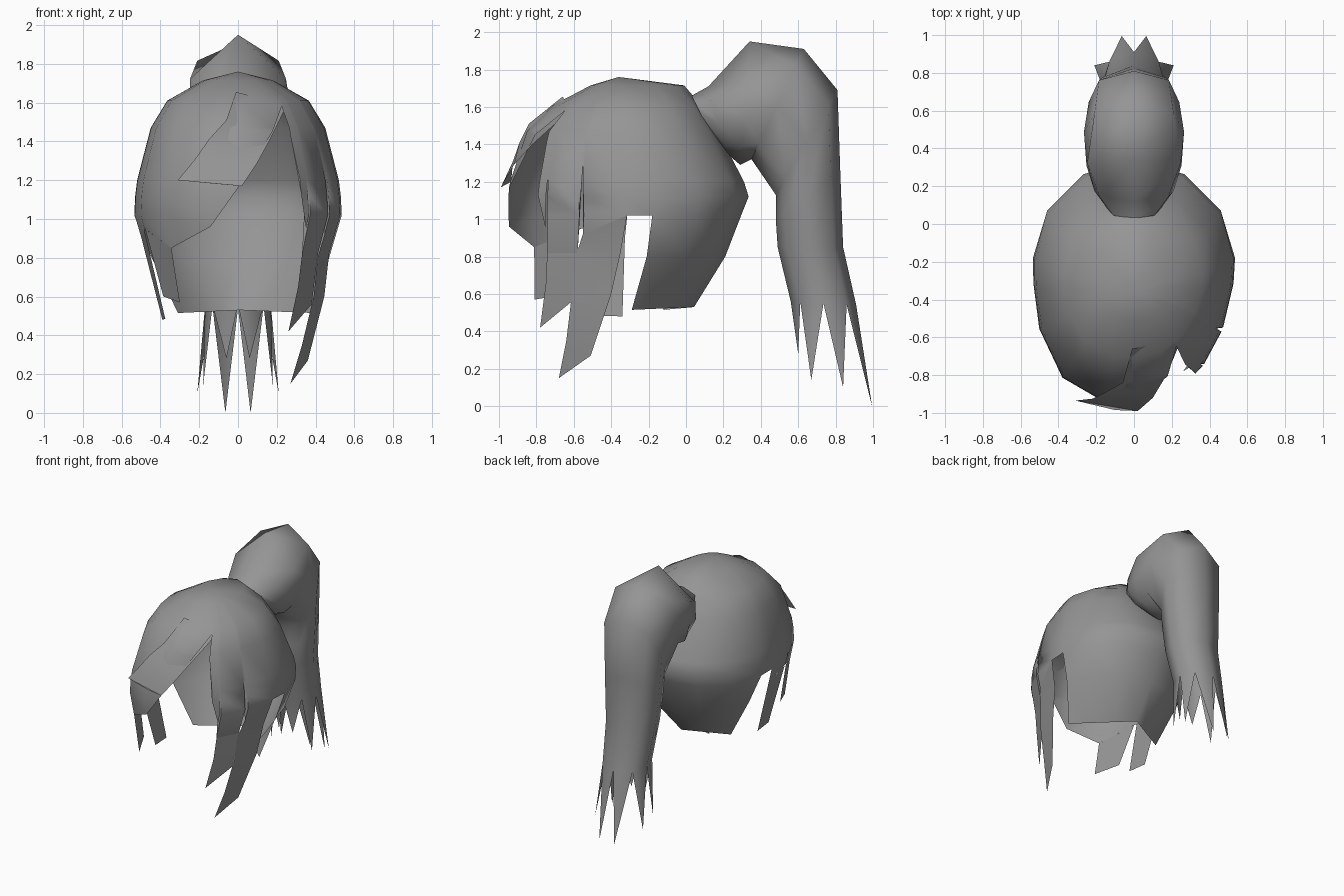
import bpy, bmesh, math
from mathutils import Vector

if "Cube" in bpy.data.objects:
    bpy.data.objects.remove(bpy.data.objects["Cube"])

hair = bpy.data.materials.new("grey_hair")
hair.diffuse_color = (0.3, 0.3, 0.3, 1)
hair.use_nodes = True
hair.node_tree.nodes["Principled BSDF"].inputs["Base Color"].default_value = hair.diffuse_color


def finish(name, bm, angle=60):
    bmesh.ops.remove_doubles(bm, verts=bm.verts, dist=0.0005)
    bmesh.ops.recalc_face_normals(bm, faces=bm.faces)
    mesh = bpy.data.meshes.new(name)
    bm.to_mesh(mesh)
    bm.free()
    mesh.materials.append(hair)
    ob = bpy.data.objects.new(name, mesh)
    bpy.context.collection.objects.link(ob)
    bpy.ops.object.select_all(action='DESELECT')
    ob.select_set(True)
    bpy.context.view_layer.objects.active = ob
    bpy.ops.object.shade_smooth_by_angle(angle=math.radians(angle))
    return ob


def quad(bm, pts):
    """Add a face, skipping corners that coincide."""
    keep = []
    for p in pts:
        if all((p - q).length > 0.0005 for q in keep):
            keep.append(p)
    if len(keep) > 2:
        bm.faces.new([bm.verts.new(p) for p in keep])


def strip(name, pairs):
    """Flat lock of hair between two edges."""
    bm = bmesh.new()
    pairs = [(Vector(a), Vector(b)) for a, b in pairs]
    for (a, b), (c, d) in zip(pairs, pairs[1:]):
        quad(bm, [a, b, d, c])
    return finish(name, bm)


# Cap rings: height, half width, front y, widest y, back y
RINGS = [(1.76, 0, -.36, -.36, -.36), (1.715, .18, -.51, -.3, -.01), (1.61, .365, -.71, -.26, .08),
         (1.47, .45, -.85, -.23, .17), (1.2, .52, -.94, -.2, .31), (1.12, .53, -.955, -.19, .335),
         (1.02, .535, -.96, -.18, .295), (.8, .47, -.95, -.21, .21), (.52, .35, -.85, -.29, .045)]
# Corners of the straight nape edge
NAPE_RIGHT, NAPE_MID, NAPE_LEFT = Vector((.39, -.29, .515)), Vector((.01, .043, .53)), Vector((-.31, -.12, .515))


def cap_point(deg, z):
    """Point on the head surface, angle 0 at the front, 90 at +x."""
    if abs(deg) >= 90 and z < .53:
        side = NAPE_RIGHT if deg > 0 else NAPE_LEFT
        return side.lerp(NAPE_MID, (abs(deg) - 90) / 90)
    for lo, hi in zip(RINGS[1:], RINGS):
        if z >= lo[0] - 1e-6:
            break
    t = (z - lo[0]) / (hi[0] - lo[0])
    w, yf, yc, yb = [l + (h - l) * t for l, h in zip(lo[1:], hi[1:])]
    if deg <= -90 and z < .85:
        w, yc = .445, -.16
    s, c = math.sin(math.radians(deg)), math.cos(math.radians(deg))
    # the left front is fuller than the rest
    e = .78 if -90 < deg < 0 else 1
    power = lambda v: math.copysign(abs(v) ** e, v)
    depth = yc - yf if c > 0 else yb - yc
    return Vector((w * power(s), yc - depth * power(c), z))


# Hairline: start angle, start height, end angle, end height
HAIRLINE = [(-180, .52, -90, .52), (-90, 1.02, -84, 1.02), (-84, .9, -67, .95), (-67, .95, -40, .85),
            (-40, .85, -11, .96), (-11, .96, 0, 1.16), (0, 1.16, 23, 1.45), (23, 1.45, 36, 1.58),
            (36, 1.42, 38, 1.13), (38, 1.13, 43, .95), (43, 1.22, 44, .82), (44, .82, 60, .82),
            (60, .82, 60.8, 1.29), (60.8, 1.29, 62, .92), (62, .92, 80, 1.02), (80, 1.02, 90, 1.02),
            (90, .52, 180, .52)]
bm = bmesh.new()
for a0, z0, a1, z1 in HAIRLINE:
    n = max(1, math.ceil((a1 - a0) / 30))
    for i in range(n):
        cols = []
        for f in (i / n, (i + 1) / n):
            zb = z0 + (z1 - z0) * f
            cols.append([cap_point(a0 + (a1 - a0) * f, max(r[0], zb)) for r in RINGS])
        for k in range(len(RINGS) - 1):
            quad(bm, [cols[0][k], cols[1][k], cols[1][k + 1], cols[0][k + 1]])
finish("hair_cap", bm)

# Swept fringe over the forehead
strip("fringe", [((-.01, -.66, 1.655), (.25, -.61, 1.585)), ((-.06, -.84, 1.51), (.21, -.71, 1.5)),
                 ((-.15, -.89, 1.41), (.16, -.82, 1.4)), ((-.22, -.925, 1.31), (.1, -.92, 1.29)),
                 ((-.31, -.935, 1.2), (.02, -.99, 1.17)), ((-.1, -.985, 1.18), (.02, -.99, 1.17))])

# Locks hanging at the sides
strip("right_front_lock", [(cap_point(44, .82), cap_point(60, .82)),
                           ((.31, -.75, .65), (.38, -.61, .56)), ((.26, -.78, .42), (.26, -.78, .42))])
strip("right_rear_lock", [(cap_point(62, .92), cap_point(80, 1.02)), ((.41, -.59, .8), (.47, -.35, .82)),
                          ((.39, -.61, .6), (.445, -.4, .6)), ((.33, -.64, .35), (.36, -.51, .27)),
                          ((.27, -.68, .15), (.27, -.68, .15))])
strip("left_front_lock", [(cap_point(-40, .85), cap_point(-66, .947)), ((-.3, -.81, .57), (-.385, -.63, .6))])
strip("left_rear_lock", [(cap_point(-68, .947), cap_point(-84, .9)), ((-.375, -.5, .485), (-.39, -.34, .48))])

# Ponytail sections: outer (y, z), inner (y, z), half width, shoulder angle
TAIL = [((.03, 1.66), (.13, 1.46), .14, 45), ((.12, 1.71), (.22, 1.35), .21, 55),
        ((.34, 1.95), (.29, 1.29), .257, 72), ((.63, 1.91), (.35, 1.32), .265, 47),
        ((.81, 1.69), (.48, 1.13), .24, 45), ((.825, 1.25), (.48, 1.0), .22, 45),
        ((.84, .85), (.49, .85), .195, 45), ((.91, .54), (.56, .56), .17, 45)]
bm = bmesh.new()
loops = []
for (yo, zo), (yi, zi), w, shoulder in TAIL:
    mid = Vector((0, (yo + yi) / 2, (zo + zi) / 2))
    half = Vector((0, (yo - yi) / 2, (zo - zi) / 2))
    flank = 90 + (shoulder - 45) * .5
    ring = []
    for a in (0, shoulder, flank, 135, 180, -135, -flank, -shoulder):
        s, c = math.sin(math.radians(a)), math.cos(math.radians(a))
        ring.append(mid + half * c + Vector((w * math.copysign(abs(s) ** .75, s), 0, 0)))
    loops.append(ring)
for a, b in zip(loops, loops[1:]):
    for k in range(8):
        j = (k + 1) % 8
        quad(bm, [a[k], a[j], b[j], b[k]])
# Pointed ends of the ponytail, mirrored left and right
TIPS = [(.065, .995, 0), (.21, .84, .1), (.18, .67, .14), (.06, .6, .28)]
for k, (x, y, z) in enumerate(TIPS):
    end = loops[-1]
    quad(bm, [end[k], end[k + 1], Vector((x, y, z))])
    quad(bm, [end[-k], end[-k - 1], Vector((-x, y, z))])
finish("ponytail", bm)
